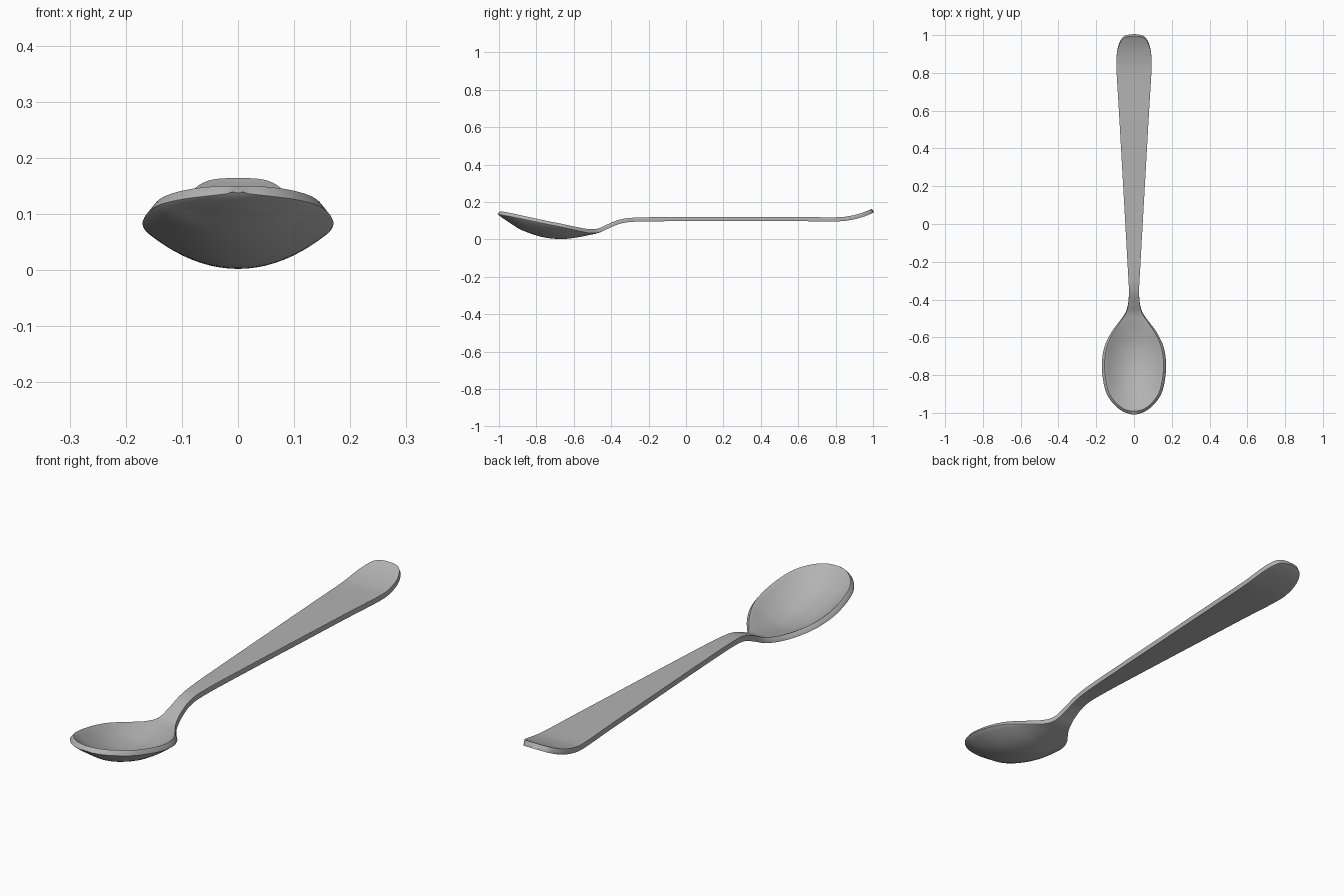
import bpy, bmesh

if "Cube" in bpy.data.objects:
    bpy.data.objects.remove(bpy.data.objects["Cube"])

# Stations along the spoon: y, half width, rim height, centre-line height
STATIONS = [
    (-.990, 0, .150, .150), (-.978, .055, .148, .139), (-.935, .105, .140, .110),
    (-.870, .140, .126, .070), (-.760, .156, .102, .033), (-.660, .146, .082, .024),
    (-.580, .112, .065, .033), (-.520, .073, .055, .045), (-.470, .042, .058, .057),
    (-.420, .030, .080, .080), (-.350, .027, .107, .107), (-.250, .032, .117, .117),
    (0, .046, .119, .119), (.300, .063, .119, .119), (.600, .080, .119, .119),
    (.800, .092, .118, .118), (.870, .093, .124, .124), (.930, .085, .138, .138),
    (.973, .065, .154, .154), (.990, .040, .162, .162), (.994, 0, .164, .164),
]
STEPS, ACROSS = 6, 20


def mirrored(p):
    return (p[0], -p[1], p[2], p[3])


def smooth_path(pts):
    """Catmull-Rom through the stations, with rounded ends."""
    ext = [mirrored(pts[1])] + pts + [mirrored(pts[-2])]
    out = []
    for i in range(1, len(ext) - 2):
        for s in range(STEPS):
            t = s / STEPS
            out.append([
                .5 * (2 * b + (c - a) * t + (2 * a - 5 * b + 4 * c - d) * t * t
                      + (3 * b - a - 3 * c + d) * t ** 3)
                for a, b, c, d in zip(*ext[i - 1:i + 3])])
    return out + [list(pts[-1])]


# Upper skin of bowl, neck and handle
bm = bmesh.new()
rows = []
for y, w, rim, mid in smooth_path(STATIONS):
    us = [2 * k / ACROSS - 1 for k in range(ACROSS + 1)]
    rows.append([bm.verts.new((u * w, y, mid + (rim - mid) * u * u)) for u in us])
for r0, r1 in zip(rows, rows[1:]):
    for k in range(ACROSS):
        bm.faces.new((r0[k], r0[k + 1], r1[k + 1], r1[k]))
bmesh.ops.remove_doubles(bm, verts=bm.verts, dist=.0002)
mesh = bpy.data.meshes.new("spoon")
bm.to_mesh(mesh)
bm.free()
spoon = bpy.data.objects.new("spoon", mesh)
bpy.context.collection.objects.link(spoon)

# Metal thickness and softened rim
solid = spoon.modifiers.new("thickness", 'SOLIDIFY')
solid.thickness = .022
solid.offset = -1
bevel = spoon.modifiers.new("soft_rim", 'BEVEL')
bevel.width = .005
bevel.segments = 2
bevel.limit_method = 'ANGLE'
bevel.angle_limit = .9

steel = bpy.data.materials.new("brushed steel grey")
steel.diffuse_color = (.45, .45, .45, 1)
steel.use_nodes = True
steel.node_tree.nodes["Principled BSDF"].inputs["Base Color"].default_value = steel.diffuse_color
mesh.materials.append(steel)

bpy.context.view_layer.objects.active = spoon
spoon.select_set(True)
bpy.ops.object.shade_smooth_by_angle(angle=.7)
